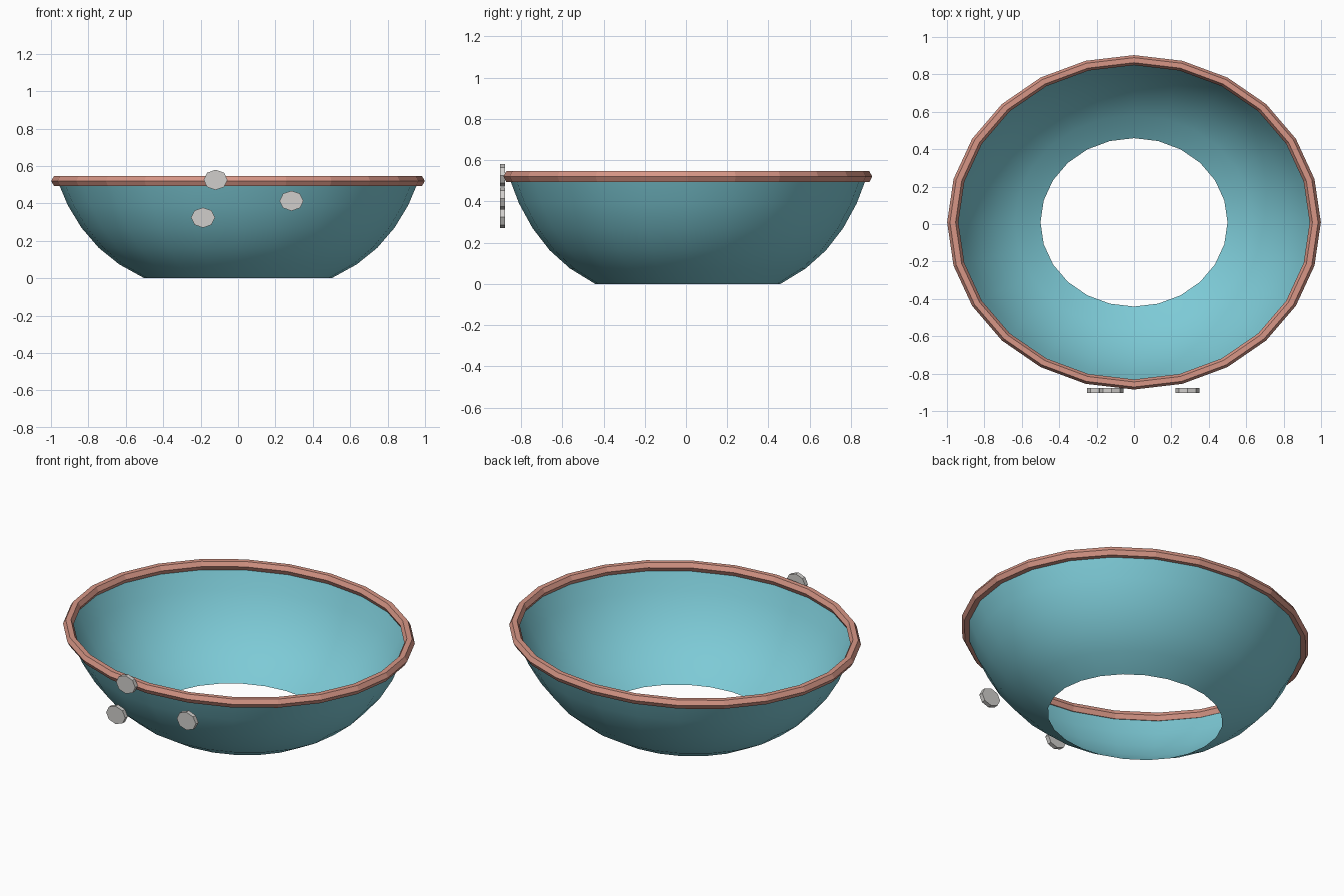
import bpy, math

if "Cube" in bpy.data.objects:
    bpy.data.objects.remove(bpy.data.objects["Cube"], do_unlink=True)

SIDES = 24
CENTRE_Y = 0.009


def material(name, rgb):
    """Flat colour given as sRGB 0-255, stored as linear."""
    lin = [((c / 255 + 0.055) / 1.055) ** 2.4 for c in rgb] + [1.0]
    m = bpy.data.materials.new(name)
    m.use_nodes = True
    m.diffuse_color = lin
    bsdf = next(n for n in m.node_tree.nodes if n.type == 'BSDF_PRINCIPLED')
    bsdf.inputs["Base Color"].default_value = lin
    return m


def add_mesh(name, verts, faces, mat, smooth=False):
    mesh = bpy.data.meshes.new(name)
    mesh.from_pydata(verts, [], faces)
    mesh.materials.append(mat)
    for p in mesh.polygons:
        p.use_smooth = smooth
    ob = bpy.data.objects.new(name, mesh)
    bpy.context.collection.objects.link(ob)
    return ob


def lathe(name, profile, mat, closed=False, smooth=False):
    """Sweep (x radius, y radius, z) points round the vertical axis."""
    n = len(profile)
    verts, faces = [], []
    for i in range(SIDES):
        a = math.tau * i / SIDES
        verts += [(rx * math.cos(a), CENTRE_Y + ry * math.sin(a), z)
                  for rx, ry, z in profile]
    for i in range(SIDES):
        j = (i + 1) % SIDES
        for k in range(n if closed else n - 1):
            m = (k + 1) % n
            faces.append((i * n + k, j * n + k, j * n + m, i * n + m))
    return add_mesh(name, verts, faces, mat, smooth)


teal = material("teal", (125, 202, 214))
copper = material("copper pink", (215, 150, 134))
grey = material("light grey", (208, 206, 203))

# Open-bottomed bowl wall
wall = [(0.50, 0.0), (0.636, 0.075), (0.745, 0.163), (0.837, 0.27),
        (0.91, 0.39), (0.965, 0.52)]
lathe("bowl_wall", [(r, r * 0.9, z) for r, z in wall], teal, smooth=True)

# Hexagonal rim tube
rim = []
for k in range(6):
    a = math.tau * k / 6
    rim.append((0.969 + 0.03 * math.cos(a), 0.867 + 0.027 * math.cos(a),
                0.52 + 0.03 * math.sin(a)))
lathe("rim", rim, copper, closed=True)

# Eight-sided discs in front of the bowl
for i, (x, z) in enumerate([(-0.12, 0.526), (0.286, 0.414), (-0.187, 0.324)]):
    verts = [(x + 0.064 * math.cos(math.tau * k / 8), y,
              z + 0.054 * math.sin(math.tau * k / 8))
             for y in (-0.903, -0.878) for k in range(8)]
    faces = [tuple(range(8)), tuple(range(15, 7, -1))]
    faces += [(k, k + 8, (k + 1) % 8 + 8, (k + 1) % 8) for k in range(8)]
    add_mesh(f"front_disc_{i + 1}", verts, faces, grey)
